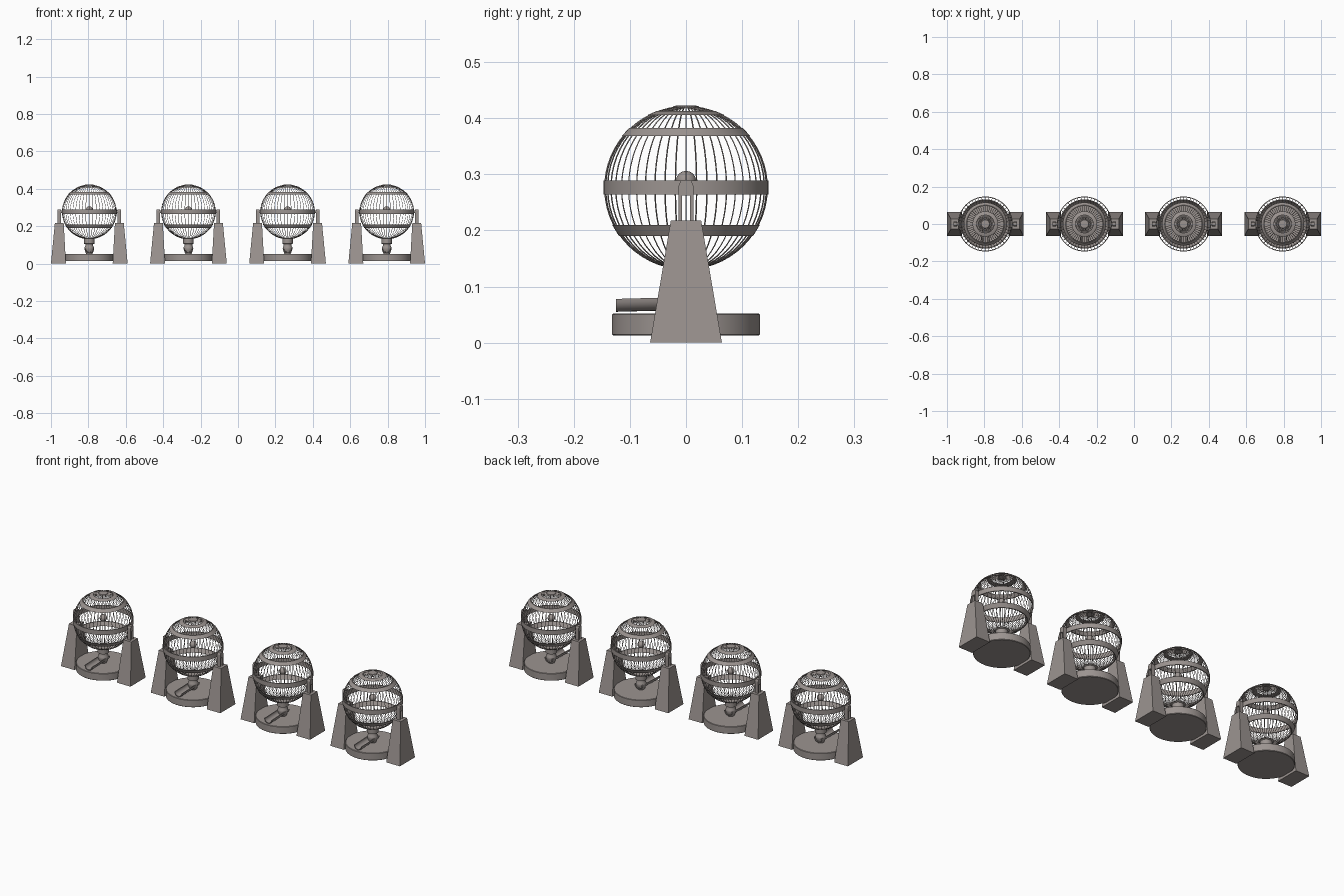
import bpy, bmesh
from math import sin, cos, pi, radians, sqrt
from mathutils import Vector

cube = bpy.data.objects.get("Cube")
if cube:
    bpy.data.objects.remove(cube, do_unlink=True)

metal = bpy.data.materials.new("warm grey metal")
metal.use_nodes = True
COLOUR = (0.33, 0.295, 0.28, 1)
metal.diffuse_color = COLOUR
metal.node_tree.nodes["Principled BSDF"].inputs["Base Color"].default_value = COLOUR

CENTRES = (-0.795, -0.265, 0.265, 0.795)
R, CZ = 0.146, 0.276          # cage radius and centre height
WIRES = 48


def place(name, bm, smooth=True):
    """Turn a bmesh into one linked object for every machine in the row."""
    bmesh.ops.recalc_face_normals(bm, faces=bm.faces)
    mesh = bpy.data.meshes.new(name)
    bm.to_mesh(mesh)
    bm.free()
    mesh.materials.append(metal)
    for i, x in enumerate(CENTRES):
        ob = bpy.data.objects.new(f"{name}_{i + 1}", mesh)
        ob.location.x = x
        bpy.context.collection.objects.link(ob)
    if smooth:
        bpy.ops.object.select_all(action='DESELECT')
        ob.select_set(True)
        bpy.context.view_layer.objects.active = ob
        bpy.ops.object.shade_smooth_by_angle(angle=radians(35))


def loft(bm, rings, closed=False, caps=True):
    """Skin a list of equal-length point rings."""
    vs = [[bm.verts.new(p) for p in ring] for ring in rings]
    n = len(vs[0])
    pairs = list(zip(vs, vs[1:])) + ([(vs[-1], vs[0])] if closed else [])
    for a, b in pairs:
        for i in range(n):
            j = (i + 1) % n
            bm.faces.new((a[i], a[j], b[j], b[i]))
    if caps and not closed:
        bm.faces.new(vs[0])
        bm.faces.new(vs[-1])


def lathe(bm, profile, closed=False, n=48):
    """Revolve (radius, z) points about the z axis."""
    loft(bm, [[(r * cos(2 * pi * i / n), r * sin(2 * pi * i / n), z) for i in range(n)]
              for r, z in profile], closed)


def rect(x0, x1, y, z):
    return [(x0, -y, z), (x1, -y, z), (x1, y, z), (x0, y, z)]


def shell(z):
    return sqrt(R * R - (z - CZ) ** 2)


# Round base
bm = bmesh.new()
lathe(bm, [(0.130, 0.013), (0.132, 0.015), (0.132, 0.050), (0.130, 0.052)], n=64)
place("base_disc", bm)

# Tapered side pedestals
bm = bmesh.new()
for s in (-1, 1):
    loft(bm, [rect(s * 0.125, s * 0.205, 0.064, 0), rect(s * 0.137, s * 0.184, 0.027, 0.218)])
place("pedestals", bm, False)

# Forked brackets: two legs and a tapered head
bm = bmesh.new()
for s in (-1, 1):
    a, b = s * 0.151, s * 0.170
    for y in (-0.010, 0.010):
        loft(bm, [[(x, y + dy, z) for x, dy in
                   ((a, -0.003), (b, -0.003), (b, 0.003), (a, 0.003))] for z in (0.217, 0.262)])
    loft(bm, [rect(a, b, 0.013, 0.262), rect(a, b, 0.013, 0.280), rect(a, b, 0.009, 0.290)])
place("brackets", bm, False)

# Short axle stubs between bracket and cage
bm = bmesh.new()
for s in (-1, 1):
    loft(bm, [[(s * x, 0.007 * cos(t * pi / 8), CZ + 0.007 * sin(t * pi / 8))
               for t in range(16)] for x in (0.142, 0.156)])
place("axles", bm)

# Cage wires along the meridians
bm = bmesh.new()
STEPS, W = 26, 0.0013
for k in range(WIRES):
    a = 2 * pi * k / WIRES
    out, side = Vector((cos(a), sin(a), 0)), Vector((-sin(a), cos(a), 0))
    rings = []
    for i in range(STEPS + 1):
        t = radians(6 + 160 * i / STEPS)
        d = out * sin(t) + Vector((0, 0, cos(t)))
        p = d * (R - W) + Vector((0, 0, CZ))
        rings.append([p + d * W, p + side * W, p - d * W, p - side * W])
    loft(bm, rings)
place("cage_wires", bm)

# Hoops around the cage
bm = bmesh.new()
for z0, z1 in ((0.264, 0.289), (0.368, 0.383), (0.190, 0.210), (0.406, 0.413)):
    lathe(bm, [(shell(z0) + 0.0015, z0), (shell(z1) + 0.0015, z1),
               (shell(z1) - 0.003, z1), (shell(z0) - 0.003, z0)], True, 64)
place("cage_hoops", bm)

# Small cap where the wires meet
bm = bmesh.new()
lathe(bm, [(0.024, 0.4185), (0.022, 0.422), (0.008, 0.423)], n=32)
place("cage_cap", bm)

# Ball inside the cage
bm = bmesh.new()
bmesh.ops.create_uvsphere(bm, u_segments=24, v_segments=16, radius=0.018)
bmesh.ops.translate(bm, verts=bm.verts, vec=(0, 0, 0.288))
place("ball", bm)

# Outlet neck below the cage
bm = bmesh.new()
lathe(bm, [(0.036, 0.137), (0.028, 0.133), (0.028, 0.106), (0.021, 0.104), (0.021, 0.094),
           (0.025, 0.088), (0.026, 0.078), (0.021, 0.062), (0.016, 0.051)], n=32)
place("outlet_neck", bm)

# Open half-round chute running to the front
bm = bmesh.new()
section = [(r * cos(t), r * sin(t)) for r, ts in ((0.023, range(13)), (0.019, range(12, -1, -1)))
           for t in [pi + pi * k / 12 for k in ts]]
loft(bm, [[(x, y, z + lift) for x, z in section] for y, lift in ((0.024, 0.082), (-0.125, 0.078))])
place("chute", bm)
